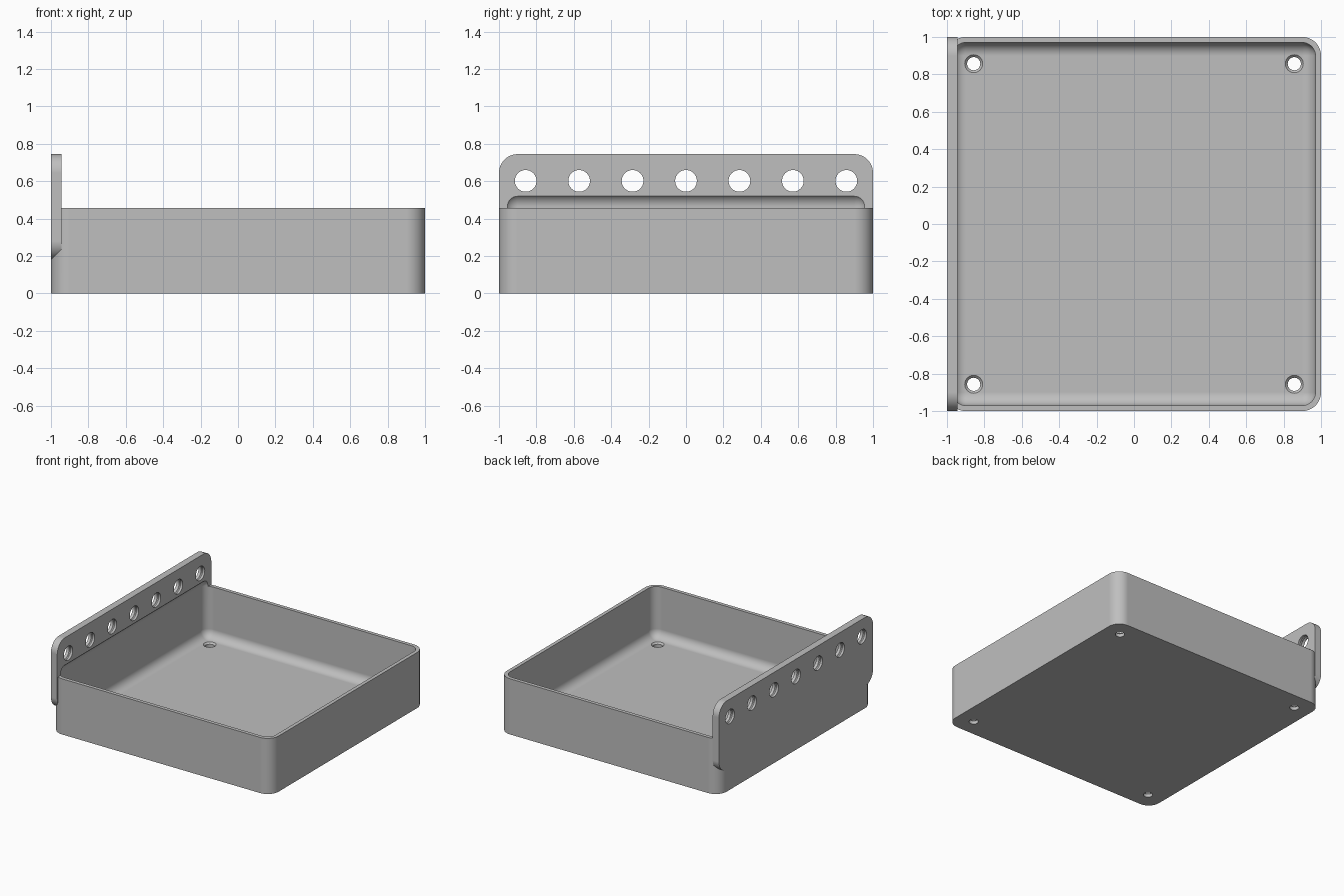
import bpy, bmesh, math
from mathutils import Matrix, Vector

if "Cube" in bpy.data.objects:
    bpy.data.objects.remove(bpy.data.objects["Cube"], do_unlink=True)

WALL, FLOOR, RIM = 0.03, 0.04, 0.457
PLATE_THICK, PLATE_LOW, PLATE_TOP = 0.057, 0.18, 0.745
CORNER = 0.1
HOLE_Z = 0.602

grey = bpy.data.materials.new("plain grey")
grey.use_nodes = True
colour = (0.52, 0.52, 0.52, 1)
grey.diffuse_color = colour
grey.node_tree.nodes["Principled BSDF"].inputs["Base Color"].default_value = colour


def make_object(name, bm):
    bmesh.ops.recalc_face_normals(bm, faces=bm.faces[:])
    mesh = bpy.data.meshes.new(name)
    bm.to_mesh(mesh)
    bm.free()
    mesh.materials.append(grey)
    obj = bpy.data.objects.new(name, mesh)
    bpy.context.collection.objects.link(obj)
    return obj


def box(name, low, high, radius, edge_rule, segments=12):
    """Box between two corners, rounding the edges that pass edge_rule."""
    low, high = Vector(low), Vector(high)
    bm = bmesh.new()
    bmesh.ops.create_cube(bm, size=1)
    bmesh.ops.scale(bm, vec=high - low, verts=bm.verts)
    bmesh.ops.translate(bm, vec=(low + high) / 2, verts=bm.verts)
    edges = [e for e in bm.edges
             if edge_rule((e.verts[1].co - e.verts[0].co).normalized())]
    bmesh.ops.bevel(bm, geom=edges, offset=radius, segments=segments,
                    profile=0.5, affect='EDGES', clamp_overlap=True)
    return make_object(name, bm)


def lathe_cutter(name, profile, place, steps=40):
    """Closed solid turned about z from (radius, height) points."""
    bm = bmesh.new()
    rings = []
    for r, z in profile:
        rings.append([bm.verts.new((r * math.cos(a), r * math.sin(a), z))
                      for a in (2 * math.pi * i / steps for i in range(steps))])
    for lower, upper in zip(rings, rings[1:]):
        for i in range(steps):
            j = (i + 1) % steps
            bm.faces.new((lower[i], lower[j], upper[j], upper[i]))
    bm.faces.new(rings[0][::-1])
    bm.faces.new(rings[-1])
    bm.transform(place)
    return make_object(name, bm)


def combine(target, other, operation):
    mod = target.modifiers.new(operation.lower(), 'BOOLEAN')
    mod.operation, mod.solver, mod.object = operation, 'EXACT', other
    bpy.context.view_layer.objects.active = target
    bpy.ops.object.modifier_apply(modifier=mod.name)
    bpy.data.objects.remove(other, do_unlink=True)


# Tray body and the mounting plate along its side
tray = box("tray", (-1, -1, 0), (1, 1, RIM), CORNER, lambda d: abs(d.z) > 0.9)
plate = box("mounting_plate", (-1, -1, PLATE_LOW), (PLATE_THICK - 1, 1, PLATE_TOP),
            CORNER, lambda d: abs(d.x) > 0.9)
combine(tray, plate, 'UNION')

# Rounded hollow, which also bites a shallow recess into the plate
inner = 1 - WALL
hollow = box("hollow_cutter", (-inner, -inner, FLOOR), (inner, inner, 0.535),
             CORNER - WALL, lambda d: True, 10)
combine(tray, hollow, 'DIFFERENCE')

# Countersunk screw holes in the floor corners
for sx in (-1, 1):
    for sy in (-1, 1):
        profile = [(0.035, -0.02), (0.035, FLOOR - 0.013), (0.048, FLOOR),
                   (0.048, FLOOR + 0.05)]
        combine(tray, lathe_cutter("screw_cutter", profile,
                Matrix.Translation((0.857 * sx, 0.857 * sy, 0))), 'DIFFERENCE')

# Row of finely grooved holes through the plate
grooves = [(0.058 + 0.004 * (i % 2), PLATE_THICK * i / 8) for i in range(1, 8)]
groove_profile = [(0.058, -0.03)] + grooves[1:-1] + [(0.058, PLATE_THICK + 0.03)]
for i in range(-3, 4):
    place = Matrix.Translation((-1, i * 2 / 7, HOLE_Z)) @ Matrix.Rotation(math.pi / 2, 4, 'Y')
    combine(tray, lathe_cutter("plate_hole_cutter", groove_profile, place), 'DIFFERENCE')

# Smooth fillets, sharp rims
bpy.ops.object.select_all(action='DESELECT')
tray.select_set(True)
bpy.context.view_layer.objects.active = tray
bpy.ops.object.shade_smooth_by_angle(angle=math.radians(30))
weighted = tray.modifiers.new("even_shading", 'WEIGHTED_NORMAL')
weighted.keep_sharp = True
